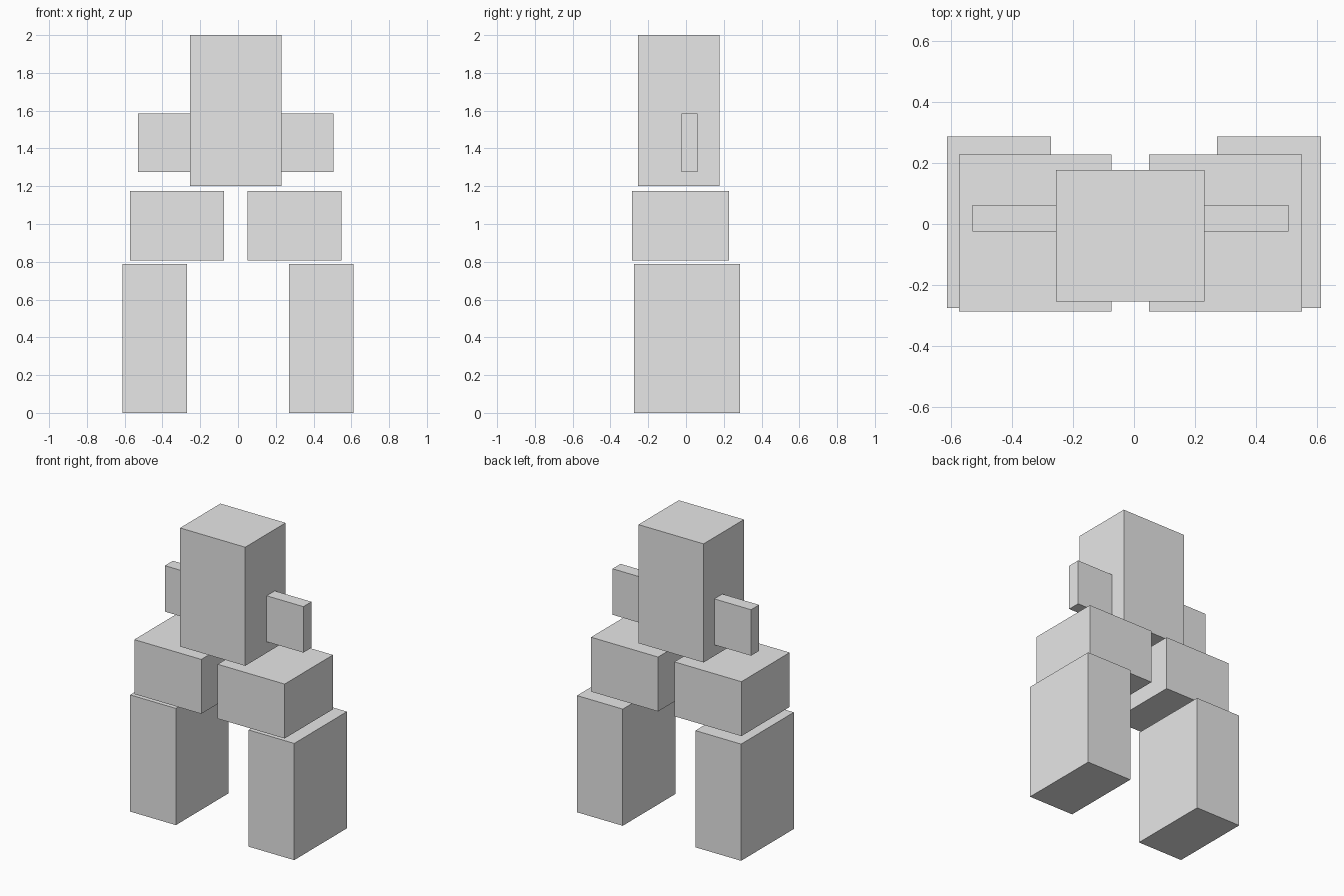
import bpy

if "Cube" in bpy.data.objects:
    bpy.data.objects.remove(bpy.data.objects["Cube"])

grey = bpy.data.materials.new("light grey")
grey.use_nodes = True
grey.diffuse_color = (0.8, 0.8, 0.8, 1)
grey.node_tree.nodes["Principled BSDF"].inputs["Base Color"].default_value = (0.8, 0.8, 0.8, 1)


def box(name, x, y, z):
    """Flat-sided block spanning the (low, high) range on each axis."""
    spans = (x, y, z)
    bpy.ops.mesh.primitive_cube_add(size=1, location=[(a + b) / 2 for a, b in spans])
    obj = bpy.context.object
    obj.name = name
    obj.scale = [b - a for a, b in spans]
    bpy.ops.object.transform_apply(location=False, rotation=False, scale=True)
    obj.data.materials.append(grey)


def pair(name, centre, inner, outer, y, z):
    """Matching blocks on both sides of a centre line."""
    box("left_" + name, (centre + inner, centre + outer), y, z)
    box("right_" + name, (centre - outer, centre - inner), y, z)


MID = -0.012  # the upper body sits slightly off centre

# Body and arms
box("body", (MID - 0.243, MID + 0.243), (-0.253, 0.177), (1.2, 2.0))
pair("arm", MID, 0.2, 0.517, (-0.024, 0.062), (1.275, 1.585))

# Upper and lower legs
pair("upper_leg", MID, 0.061, 0.561, (-0.287, 0.228), (0.808, 1.175))
pair("lower_leg", 0, 0.271, 0.612, (-0.275, 0.287), (0, 0.787))
